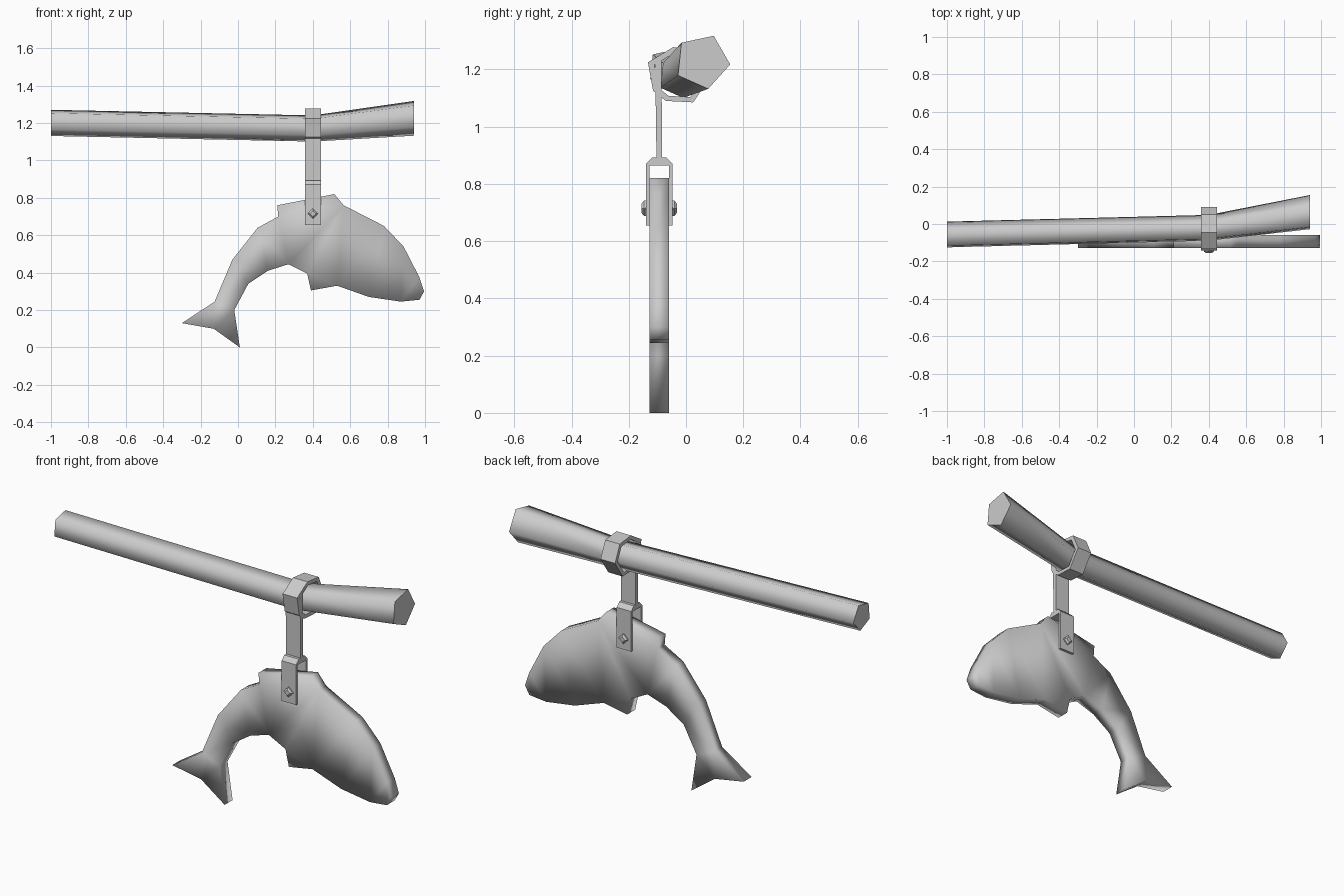
import bpy, bmesh
from math import sin, cos, radians, pi
from mathutils import Vector

cube = bpy.data.objects.get("Cube")
if cube:
    bpy.data.objects.remove(cube)

grey = bpy.data.materials.new("weathered grey")
grey.use_nodes = True
grey.diffuse_color = (0.6, 0.6, 0.6, 1)
grey.node_tree.nodes["Principled BSDF"].inputs["Base Color"].default_value = (0.6, 0.6, 0.6, 1)


def finish(name, bm, angle=None):
    """Turn a bmesh into a named object; angle=None smooths every edge."""
    bmesh.ops.recalc_face_normals(bm, faces=bm.faces)
    mesh = bpy.data.meshes.new(name)
    bm.to_mesh(mesh)
    bm.free()
    mesh.materials.append(grey)
    obj = bpy.data.objects.new(name, mesh)
    bpy.context.collection.objects.link(obj)
    bpy.ops.object.select_all(action='DESELECT')
    obj.select_set(True)
    bpy.context.view_layer.objects.active = obj
    if angle is None:
        bpy.ops.object.shade_smooth()
    else:
        bpy.ops.object.shade_smooth_by_angle(angle=radians(angle))
    return obj


def loft(name, rings, angle, closed=False):
    """Skin a list of equal-sized point rings, capped unless closed."""
    bm = bmesh.new()
    loops = [[bm.verts.new(p) for p in ring] for ring in rings]
    n = len(loops[0])
    pairs = list(zip(loops, loops[1:]))
    if closed:
        pairs.append((loops[-1], loops[0]))
    else:
        bm.faces.new(loops[0])
        bm.faces.new(loops[-1])
    for a, b in pairs:
        for i in range(n):
            j = (i + 1) % n
            bm.faces.new((a[i], a[j], b[j], b[i]))
    return finish(name, bm, angle)


def pentagon(x, y, z, r):
    turns = [radians(72 * k - 6) for k in range(5)]
    return [(x, y + r * cos(t), z + r * sin(t)) for t in turns]


# Bent five-sided pole, flaring past the bend
loft("pole", [pentagon(-1, -0.061, 1.203, 0.074),
              pentagon(0.4, -0.025, 1.173, 0.074),
              pentagon(0.94, 0.057, 1.228, 0.098)], 80)

# Flat whale-shaped board
outline = [(0.01, 0), (-0.13, 0.1), (-0.3, 0.13), (-0.125, 0.245), (-0.03, 0.47),
           (0.105, 0.64), (0.215, 0.7), (0.21, 0.76), (0.515, 0.82), (0.565, 0.76),
           (0.78, 0.65), (0.885, 0.54), (0.97, 0.375), (0.995, 0.3), (0.97, 0.255),
           (0.87, 0.245), (0.7, 0.27), (0.53, 0.33), (0.39, 0.305), (0.37, 0.395),
           (0.27, 0.445), (0.16, 0.41), (0.055, 0.34), (-0.02, 0.2)]
bm = bmesh.new()
face = bm.faces.new([bm.verts.new((x, -0.127, z)) for x, z in outline])
new = bmesh.ops.extrude_face_region(bm, geom=[face])["geom"]
bmesh.ops.translate(bm, vec=(0, 0.067, 0),
                    verts=[g for g in new if isinstance(g, bmesh.types.BMVert)])
bmesh.ops.triangulate(bm, faces=bm.faces)
finish("whale_board", bm)

# Strap parts share one width
LEFT, RIGHT = 0.357, 0.443


def strip(name, profile):
    """Extrude a y-z profile across the strap width."""
    return loft(name, [[(x, y, z) for y, z in profile] for x in (LEFT, RIGHT)], 30)


# Band wrapped around the pole
band = [(-0.133, 1.225), (-0.045, 1.278), (0.05, 1.268), (0.09, 1.18),
        (0.025, 1.085), (-0.07, 1.09), (-0.115, 1.125)]
centre = Vector((-0.022, 1.178))
rings = []
for p in band:
    p = Vector(p)
    inner = centre + (p - centre) * 0.8
    rings.append([(LEFT, *p), (RIGHT, *p), (RIGHT, *inner), (LEFT, *inner)])
loft("band", rings, 30, closed=True)

# Hanging strap and forked bracket
strip("strap", [(-0.108, 1.235), (-0.086, 1.235), (-0.083, 0.88), (-0.103, 0.88)])
MID = -0.0935
half = [(0.025, 0.892), (0.047, 0.87), (0.047, 0.655), (0.034, 0.655), (0.034, 0.865)]
strip("fork", [(MID + y, z) for y, z in half] + [(MID - y, z) for y, z in reversed(half)])

# Bolt heads on both sides of the fork
for side, label in ((-1, "front"), (1, "back")):
    rings = []
    for depth, r in ((0.04, 0.027), (0.053, 0.027), (0.062, 0.016)):
        rings.append([(0.4 + r * cos(k * pi / 2), MID + side * depth,
                       0.715 + r * sin(k * pi / 2)) for k in range(4)])
    loft(label + "_bolt", rings, 30)
